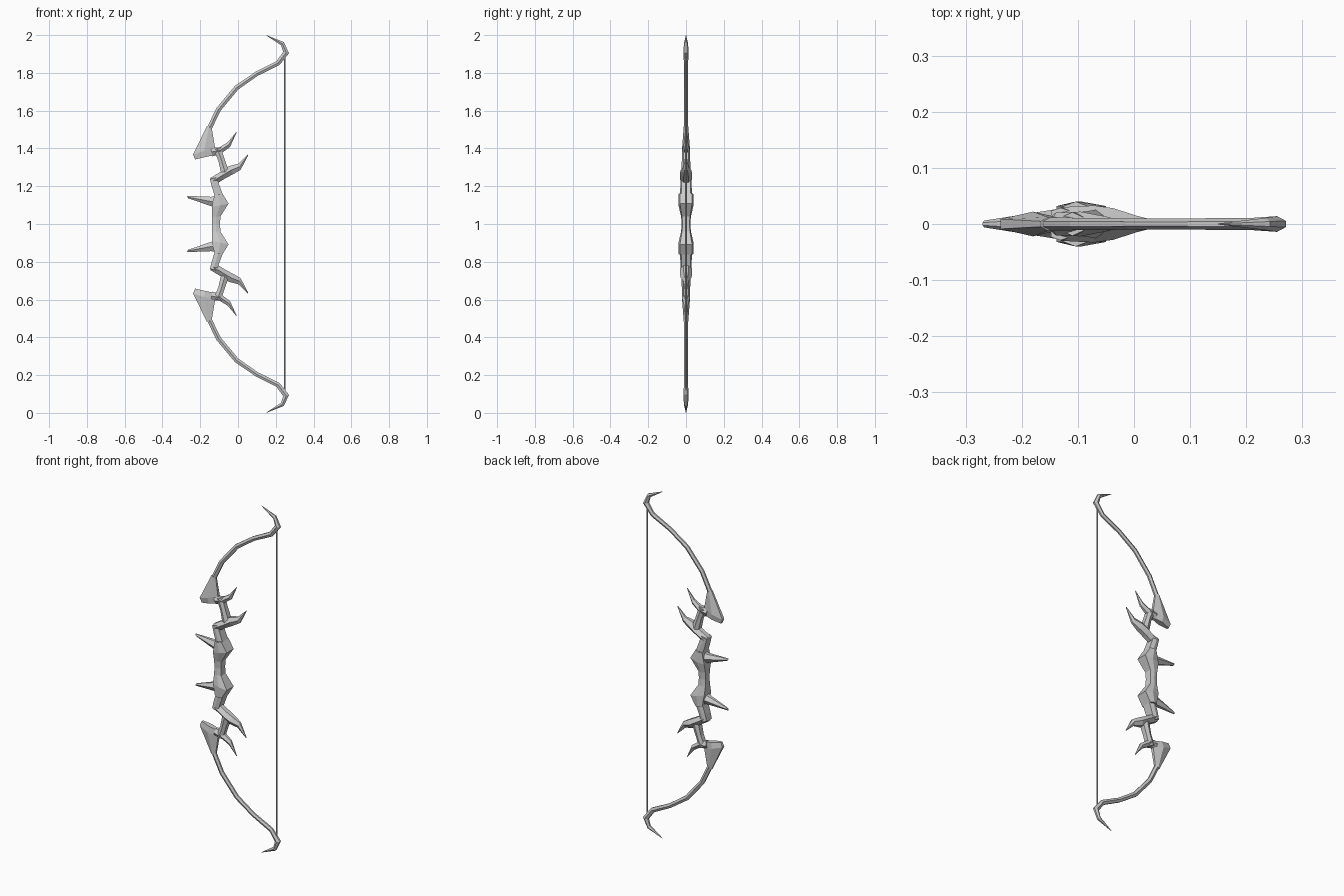
import bpy, bmesh
from mathutils import Vector


def loft(name, sections, k=0.4, mirror=True):
    """Skin six-sided rings; section = (left x, left z, right x, right z, half depth).
    k is the edge depth relative to the central ridge depth."""
    bm = bmesh.new()
    rings = []
    for lx, lz, rx, rz, t in sections:
        mx, mz = (lx + rx) / 2, (lz + rz) / 2
        pts = [(lx, -k * t, lz), (mx, -t, mz), (rx, -k * t, rz),
               (rx, k * t, rz), (mx, t, mz), (lx, k * t, lz)]
        rings.append([bm.verts.new((x, y, z - 1)) for x, y, z in pts])
    for a, b in zip(rings, rings[1:]):
        for i in range(6):
            j = (i + 1) % 6
            bm.faces.new((a[i], a[j], b[j], b[i]))
    bm.faces.new(rings[0])
    bm.faces.new(rings[-1])
    bmesh.ops.recalc_face_normals(bm, faces=bm.faces)
    me = bpy.data.meshes.new(name)
    bm.to_mesh(me)
    bm.free()
    ob = bpy.data.objects.new(name, me)
    ob.location.z = 1
    bpy.context.collection.objects.link(ob)
    if mirror:
        mod = ob.modifiers.new("mirror", 'MIRROR')
        mod.use_axis = (False, False, True)
        mod.use_mirror_merge = False
    return ob


def along(path):
    """Turn a centre path (x, z, half width, half depth) into sections."""
    out = []
    for i, (x, z, w, t) in enumerate(path):
        a, b = path[max(i - 1, 0)], path[min(i + 1, len(path) - 1)]
        d = Vector((b[0] - a[0], b[1] - a[1])).normalized()
        out.append((x - d.y * w, z + d.x * w, x + d.y * w, z - d.x * w, t))
    return out


# Curved limb with hooked tip
loft("limb", along([
    (-0.155, 1.50, .013, .012), (-0.103, 1.607, .013, .011),
    (-0.007, 1.722, .013, .010), (0.10, 1.796, .012, .010),
    (0.212, 1.852, .013, .011), (0.255, 1.908, .016, .014),
    (0.235, 1.955, .011, .011), (0.15, 1.999, .001, .001)]))

# Triangular plate at the limb root
loft("limb_plate", [
    (-0.166, 1.515, -0.140, 1.515, .012),
    (-0.238, 1.368, -0.122, 1.405, .022),
    (-0.227, 1.342, -0.120, 1.366, .016)])

# Upper inner spike
loft("upper_spike", [
    (-0.145, 1.405, -0.135, 1.358, .020),
    (-0.100, 1.405, -0.090, 1.373, .022),
    (-0.055, 1.432, -0.042, 1.408, .013),
    (-0.009, 1.487, -0.007, 1.485, .002)])

# Strut between the two inner spikes
loft("upper_strut", along([
    (-0.110, 1.40, .020, .021), (-0.088, 1.34, .017, .022),
    (-0.066, 1.265, .022, .026)]), k=0.6)

# Large inner spike
loft("large_spike", [
    (-0.148, 1.243, -0.112, 1.214, .030),
    (-0.072, 1.288, -0.070, 1.240, .033),
    (-0.048, 1.306, -0.025, 1.264, .028),
    (0.000, 1.318, 0.014, 1.287, .014),
    (0.052, 1.367, 0.054, 1.363, .003)])

# Strut joining the large spike to the grip
loft("lower_strut", along([
    (-0.131, 1.242, .018, .029), (-0.120, 1.205, .020, .030),
    (-0.098, 1.14, .022, .032)]), k=0.8)

# Outer spike on the grip
loft("outer_spike", [
    (-0.105, 1.150, -0.105, 1.085, .034),
    (-0.142, 1.144, -0.140, 1.094, .026),
    (-0.270, 1.149, -0.264, 1.136, .006)])

# Grip with a swollen block at each end
half = [(-0.137, 1.00, -0.095, 1.00, .023),
        (-0.138, 1.04, -0.093, 1.04, .026),
        (-0.138, 1.09, -0.050, 1.108, .040),
        (-0.125, 1.155, -0.083, 1.162, .040)]
low = [(lx, 2 - lz, rx, 2 - rz, t) for lx, lz, rx, rz, t in reversed(half[1:])]
loft("grip", low + half, k=0.8, mirror=False)

# String
bpy.ops.mesh.primitive_cylinder_add(vertices=6, radius=0.004, depth=1.78,
                                    location=(0.247, 0, 1))
bpy.context.object.name = "string"
